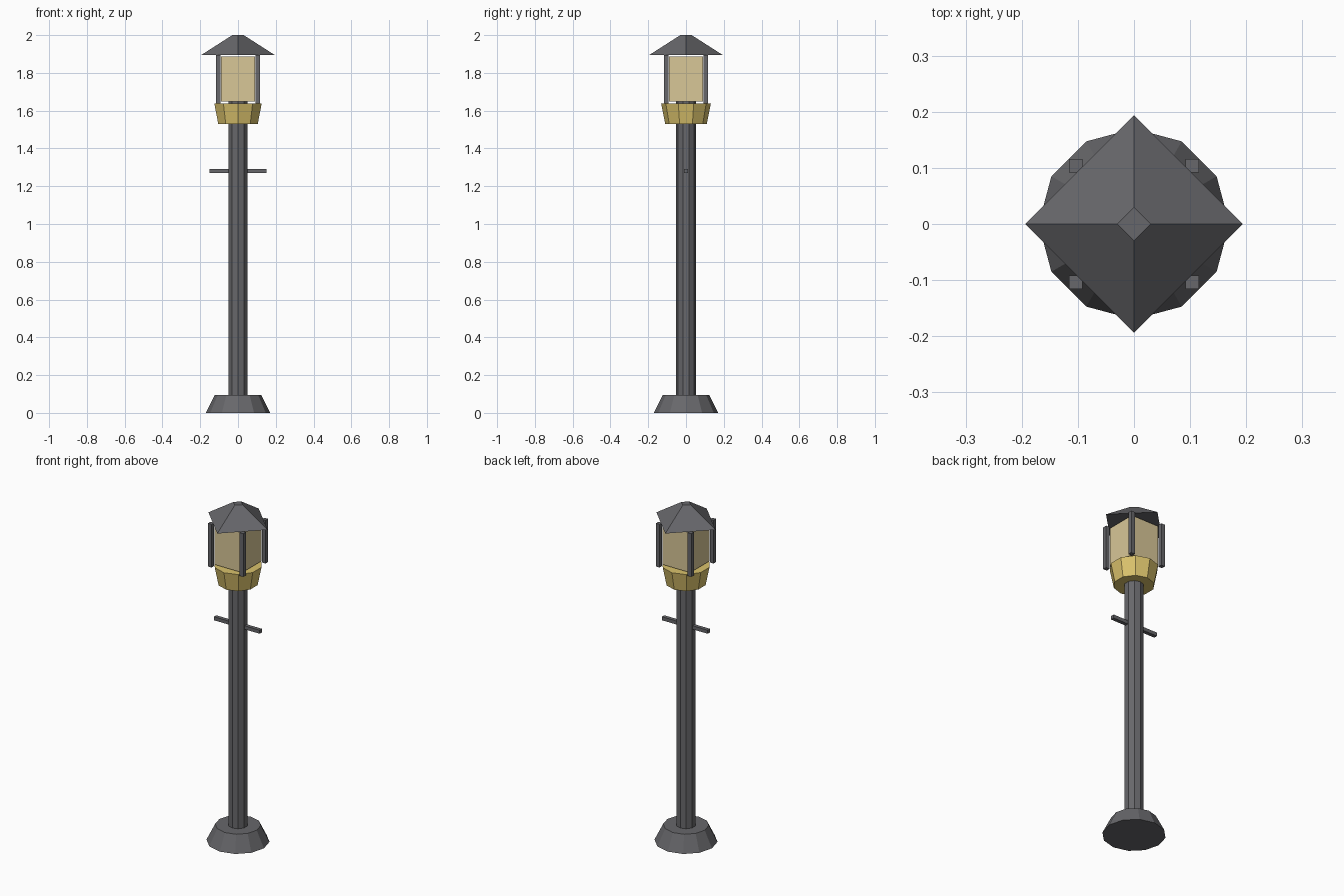
import bpy
from math import cos, sin, pi

cube = bpy.data.objects.get("Cube")
if cube:
    bpy.data.objects.remove(cube, do_unlink=True)


def material(name, rgb):
    mat = bpy.data.materials.new(name)
    mat.use_nodes = True
    color = (*rgb, 1)
    mat.diffuse_color = color
    mat.node_tree.nodes["Principled BSDF"].inputs["Base Color"].default_value = color
    return mat


iron = material("dark grey iron", (0.135, 0.135, 0.145))
brass = material("brass yellow", (0.70, 0.54, 0.15))
glass = material("warm cream glass", (0.69, 0.57, 0.31))


def frustum(name, sides, r_low, r_high, z_low, z_high, mat, start=pi / 2, center=(0, 0)):
    """Closed flat-sided prism or tapered prism, first corner at angle start."""
    verts = []
    for r, z in ((r_low, z_low), (r_high, z_high)):
        for i in range(sides):
            a = start + 2 * pi * i / sides
            verts.append((center[0] + r * cos(a), center[1] + r * sin(a), z))
    faces = [tuple(reversed(range(sides))), tuple(range(sides, 2 * sides))]
    for i in range(sides):
        j = (i + 1) % sides
        faces.append((i, j, sides + j, sides + i))
    mesh = bpy.data.meshes.new(name)
    mesh.from_pydata(verts, [], faces)
    mesh.materials.append(mat)
    obj = bpy.data.objects.new(name, mesh)
    bpy.context.collection.objects.link(obj)
    return obj


def box(name, half, z_low, z_high, mat, center=(0, 0)):
    r = half * 2 ** 0.5
    return frustum(name, 4, r, r, z_low, z_high, mat, pi / 4, center)


# Foot and shaft
frustum("base", 12, 0.17, 0.123, 0, 0.095, iron)
frustum("pole", 10, 0.053, 0.053, 0.05, 1.648, iron)

# Ladder rest through the shaft
bar = box("crossbar", 0.011, 1.271, 1.292, iron)
bar.scale.x = 0.15 / 0.011

# Lantern: cup, glass, corner posts and roof
frustum("lantern_cup", 10, 0.11, 0.132, 1.53, 1.639, brass)
box("lantern_glass", 0.091, 1.648, 1.887, glass)
for side, x in (("right", -0.104), ("left", 0.104)):
    for end, y in (("front", -0.104), ("back", 0.104)):
        box(f"post_{end}_{side}", 0.012, 1.639, 1.895, iron, (x, y))
frustum("roof", 4, 0.194, 0.03, 1.895, 2.0, iron)
